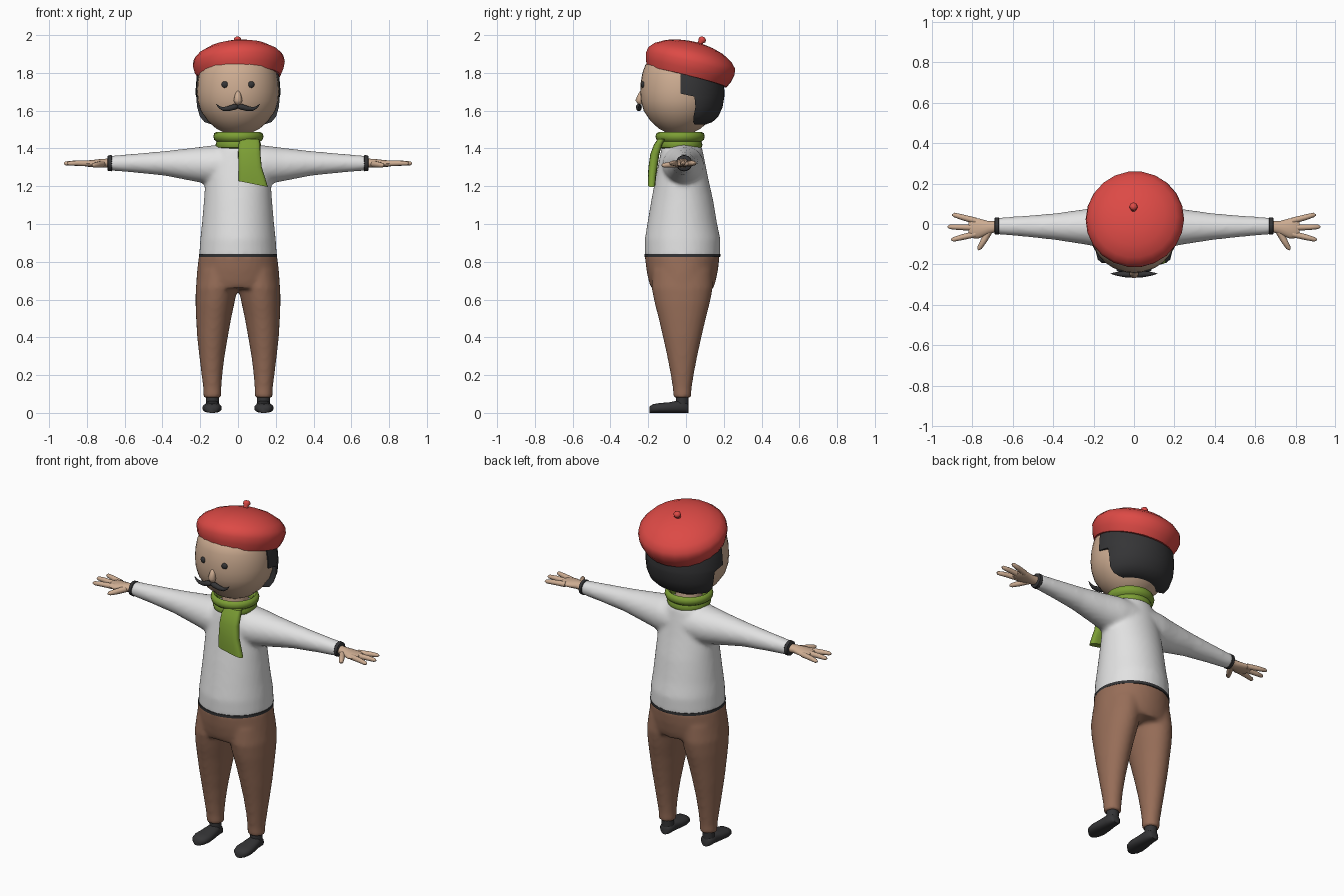
import bpy, bmesh, math
from mathutils import Matrix, Vector


def material(name, rgb):
    m = bpy.data.materials.new(name)
    m.diffuse_color = (*rgb, 1)
    return m


SKIN = material("skin", (0.62, 0.42, 0.29))
WHITE = material("shirt white", (0.76, 0.76, 0.76))
BROWN = material("trouser brown", (0.31, 0.155, 0.098))
RED = material("beret red", (0.72, 0.068, 0.06))
GREEN = material("scarf green", (0.2, 0.34, 0.035))
DARK = material("charcoal", (0.035, 0.035, 0.037))


def loft(bm, rings, axis="z", n=24, power=1.0, closed=False):
    """Skin elliptical rings (t, c1, c2, r1, r2) along an axis; capped unless closed."""
    loops = []
    for t, c1, c2, r1, r2 in rings:
        loop = []
        for i in range(n):
            a = 2 * math.pi * i / n
            c, s = math.cos(a), math.sin(a)
            u = c1 + r1 * math.copysign(abs(c) ** power, c)
            v = c2 + r2 * math.copysign(abs(s) ** power, s)
            co = {"x": (t, u, v), "y": (u, t, v), "z": (u, v, t)}[axis]
            loop.append(bm.verts.new(co))
        loops.append(loop)
    pairs = list(zip(loops, loops[1:]))
    if closed:
        pairs.append((loops[-1], loops[0]))
    else:
        bm.faces.new(loops[0])
        bm.faces.new(loops[-1])
    for a, b in pairs:
        for i in range(n):
            j = (i + 1) % n
            bm.faces.new((a[i], a[j], b[j], b[i]))


def ball(bm, centre, radii, seg=16):
    m = Matrix.Translation(centre) @ Matrix.Diagonal((*radii, 1))
    bmesh.ops.create_uvsphere(bm, u_segments=seg, v_segments=seg // 2 + 2, radius=1, matrix=m)


def tube(bm, points, n=10):
    """Round tapered tube through (x, y, z, radius) points."""
    pts = [Vector(p[:3]) for p in points]
    loops = []
    for i, p in enumerate(pts):
        d = (pts[min(i + 1, len(pts) - 1)] - pts[max(i - 1, 0)]).normalized()
        u = d.cross(Vector((0, 0, 1)) if abs(d.z) < 0.9 else Vector((0, 1, 0))).normalized()
        v = d.cross(u)
        loops.append([bm.verts.new(p + points[i][3] * (u * math.cos(k * 2 * math.pi / n)
                      + v * math.sin(k * 2 * math.pi / n))) for k in range(n)])
    bm.faces.new(loops[0])
    bm.faces.new(loops[-1])
    for a, b in zip(loops, loops[1:]):
        for i in range(n):
            j = (i + 1) % n
            bm.faces.new((a[i], a[j], b[j], b[i]))


def finish(name, bm, mat, blend=0, angle=50):
    bmesh.ops.recalc_face_normals(bm, faces=bm.faces[:])
    me = bpy.data.meshes.new(name)
    bm.to_mesh(me)
    bm.free()
    ob = bpy.data.objects.new(name, me)
    bpy.context.collection.objects.link(ob)
    me.materials.append(mat)
    bpy.ops.object.select_all(action="DESELECT")
    ob.select_set(True)
    bpy.context.view_layer.objects.active = ob
    bpy.ops.object.shade_smooth_by_angle(angle=math.radians(angle))
    if blend:  # melt overlapping volumes into one soft skin
        r = ob.modifiers.new("fuse", "REMESH")
        r.mode, r.voxel_size, r.use_smooth_shade = "VOXEL", 0.012, True
        s = ob.modifiers.new("soften", "SMOOTH")
        s.factor, s.iterations = 0.5, blend
    return ob


# Shirt: torso and two sleeves
bm = bmesh.new()
loft(bm, [(0.825, 0, -0.018, 0.206, 0.2), (0.92, 0, -0.018, 0.2, 0.2), (1.0, 0, -0.02, 0.191, 0.185),
          (1.13, 0, -0.02, 0.18, 0.163), (1.25, 0, -0.022, 0.172, 0.138), (1.34, 0, -0.022, 0.16, 0.12),
          (1.4, 0, -0.022, 0.125, 0.108), (1.435, 0, -0.022, 0.09, 0.09)], n=40)
for s in (-1, 1):
    loft(bm, [(s * 0.04, -0.016, 1.31, 0.115, 0.11), (s * 0.14, -0.015, 1.312, 0.108, 0.104),
              (s * 0.24, -0.014, 1.315, 0.088, 0.088), (s * 0.39, -0.013, 1.321, 0.066, 0.065),
              (s * 0.55, -0.011, 1.322, 0.051, 0.05), (s * 0.685, -0.01, 1.322, 0.041, 0.039)], "x", 32)
finish("shirt", bm, WHITE, 7)

# Trousers: hips and two legs
bm = bmesh.new()
loft(bm, [(0.84, 0, -0.02, 0.206, 0.199), (0.76, 0, -0.02, 0.216, 0.19), (0.7, 0, -0.02, 0.221, 0.178),
          (0.66, 0, -0.02, 0.222, 0.165)], n=40)
for s in (-1, 1):
    loft(bm, [(z, s * c, -0.02, rx, ry) for z, c, rx, ry in (
        (0.76, 0.1, 0.11, 0.16), (0.66, 0.113, 0.111, 0.162), (0.58, 0.122, 0.103, 0.146),
        (0.5, 0.129, 0.093, 0.125), (0.4, 0.135, 0.081, 0.102), (0.3, 0.138, 0.067, 0.08),
        (0.2, 0.138, 0.055, 0.061), (0.13, 0.136, 0.048, 0.05), (0.08, 0.135, 0.048, 0.047))], n=32)
finish("trousers", bm, BROWN, 6)

# Dark shirt hem
bm = bmesh.new()
loft(bm, [(0.824, 0, -0.019, 0.207, 0.2), (0.84, 0, -0.019, 0.207, 0.201)], n=48)
finish("shirt_hem", bm, DARK)

# Cuffs, hands and feet
for s, side in ((-1, "left"), (1, "right")):
    bm = bmesh.new()
    loft(bm, [(s * x, -0.01, 1.322, r, r) for x, r in ((0.668, 0.04), (0.671, 0.043), (0.688, 0.041), (0.691, 0.036))], "x")
    finish(side + "_cuff", bm, DARK)

    bm = bmesh.new()
    loft(bm, [(s * 0.68, -0.012, 1.322, 0.027, 0.024), (s * 0.72, -0.018, 1.322, 0.032, 0.023),
              (s * 0.77, -0.022, 1.32, 0.05, 0.019), (s * 0.805, -0.02, 1.32, 0.05, 0.016),
              (s * 0.82, -0.02, 1.32, 0.038, 0.01)], "x", 16)
    for y0, x1, y1 in ((0.016, 0.9, 0.045), (-0.018, 0.922, -0.014), (-0.05, 0.905, -0.077)):
        tube(bm, [(s * 0.785, y0, 1.32, 0.016), (s * (x1 - 0.05), y0 + (y1 - y0) * 0.6, 1.322, 0.014),
                  (s * (x1 - 0.01), y1, 1.321, 0.011), (s * x1, y1, 1.32, 0.004)])
    tube(bm, [(s * 0.715, -0.03, 1.318, 0.018), (s * 0.742, -0.08, 1.314, 0.016),
              (s * 0.765, -0.118, 1.311, 0.012), (s * 0.772, -0.128, 1.31, 0.004)])
    finish(side + "_hand", bm, SKIN)

    bm = bmesh.new()
    loft(bm, [(0.1, s * 0.135, -0.02, 0.035, 0.034), (0.06, s * 0.135, -0.02, 0.034, 0.034),
              (0.02, s * 0.135, -0.022, 0.034, 0.034)], n=16)
    loft(bm, [(y, s * cx, h / 2, r, h / 2) for y, cx, r, h in (
        (0.014, 0.135, 0.02, 0.04), (0.003, 0.135, 0.034, 0.056), (-0.04, 0.135, 0.038, 0.066),
        (-0.09, 0.136, 0.046, 0.056), (-0.14, 0.137, 0.051, 0.052), (-0.175, 0.138, 0.042, 0.046),
        (-0.192, 0.138, 0.022, 0.034))], "y", 20, 0.8)
    finish(side + "_shoe", bm, DARK, angle=60)

# Head with nose, and neck
bm = bmesh.new()
loft(bm, [(z, 0, -0.033, r, r * 0.965) for z, r in (
    (1.474, 0.03), (1.482, 0.07), (1.505, 0.115), (1.545, 0.16), (1.6, 0.198), (1.65, 0.213), (1.7, 0.217),
    (1.75, 0.214), (1.8, 0.205), (1.84, 0.19), (1.88, 0.15), (1.91, 0.08))], n=36)
finish("head", bm, SKIN)
bm = bmesh.new()
tube(bm, [(0, -0.228, 1.715, 0.006), (0, -0.238, 1.685, 0.016), (0, -0.246, 1.655, 0.023), (0, -0.238, 1.632, 0.014)])
finish("nose", bm, SKIN, angle=80)
bm = bmesh.new()
loft(bm, [(1.39, 0, -0.025, 0.075, 0.075), (1.52, 0, -0.03, 0.07, 0.07)])
finish("neck", bm, SKIN)

# Eyes and moustache
for s, side in ((-1, "left"), (1, "right")):
    bm = bmesh.new()
    ball(bm, (s * 0.069, -0.226, 1.738), (0.018, 0.012, 0.018))
    finish(side + "_eye", bm, DARK)
    bm = bmesh.new()
    tube(bm, [(0, -0.25, 1.622, 0.009), (s * 0.02, -0.25, 1.62, 0.016), (s * 0.05, -0.249, 1.611, 0.014),
              (s * 0.08, -0.247, 1.609, 0.01), (s * 0.1, -0.246, 1.619, 0.006), (s * 0.115, -0.246, 1.635, 0.001)])
    finish(side + "_moustache", bm, DARK, angle=80)

# Hair: rows of arcs round the back of the head, (z, front y, centre y, rx, ry)
bm = bmesh.new()
rows, N = [], 20
for z, yf, cy, rx, ry in ((1.84, -0.03, 0.0, 0.2, 0.18), (1.78, -0.03, 0.0, 0.219, 0.198),
                          (1.69, -0.03, 0.0, 0.226, 0.204), (1.675, 0.045, 0.0, 0.227, 0.203),
                          (1.62, 0.05, 0.0, 0.224, 0.194), (1.57, 0.04, 0.0, 0.208, 0.172),
                          (1.54, 0.038, 0.0, 0.185, 0.14), (1.527, 0.045, 0.0, 0.155, 0.105)):
    a0 = math.asin((yf - cy) / ry)
    rows.append([bm.verts.new((rx * math.cos(a), cy + ry * math.sin(a), z))
                 for a in (a0 + (math.pi - 2 * a0) * i / N for i in range(N + 1))])
for a, b in zip(rows, rows[1:]):
    for i in range(N):
        bm.faces.new((a[i], a[i + 1], b[i + 1], b[i]))
    bm.faces.new((a[N], a[0], b[0], b[N]))
bm.faces.new(rows[0])
bm.faces.new(rows[-1])
finish("hair", bm, DARK)

# Beret tilted backwards, with its stalk
tilt = (Matrix.Translation((0.008, 0.005, 1.777)) @ Matrix.Rotation(math.radians(-3), 4, "Y")
        @ Matrix.Rotation(math.radians(-14), 4, "X"))
bm = bmesh.new()
loft(bm, [(h, 0, 0, r, r) for h, r in ((0.0, 0.218), (0.035, 0.235), (0.075, 0.244), (0.105, 0.238), (0.135, 0.21),
                                       (0.165, 0.155), (0.182, 0.095), (0.19, 0.04), (0.191, 0.005))], n=22)
bm.transform(tilt)
finish("beret", bm, RED)
bm = bmesh.new()
tube(bm, [(0, 0.022, 0.18, 0.014), (0, 0.026, 0.2, 0.014), (0, 0.03, 0.208, 0.02),
          (0, 0.032, 0.22, 0.019), (0, 0.034, 0.228, 0.008)], 12)
bm.transform(tilt)
finish("beret_stalk", bm, RED, angle=70)

# Scarf: wrapped collar and hanging tail
bm = bmesh.new()
loft(bm, [(z, 0.002, -0.031, r, r * 0.98) for r, z in (
    (0.1, 1.4), (0.116, 1.405), (0.121, 1.42), (0.115, 1.436), (0.128, 1.446), (0.133, 1.463), (0.128, 1.481),
    (0.115, 1.487), (0.1, 1.475), (0.092, 1.44))], n=28, closed=True)
finish("scarf_collar", bm, GREEN)
bm = bmesh.new()
loft(bm, [(1.45, 0.062, -0.13, 0.05, 0.02), (1.42, 0.06, -0.148, 0.058, 0.022), (1.37, 0.06, -0.165, 0.059, 0.024),
          (1.3, 0.064, -0.175, 0.062, 0.024), (1.25, 0.072, -0.18, 0.07, 0.022), (1.2, 0.08, -0.182, 0.078, 0.02)],
     n=16, power=0.6)
for v in bm.verts:  # slanted lower end
    if v.co.z < 1.22:
        v.co.z += 0.012 - (v.co.x - 0.08) * 0.2
finish("scarf_tail", bm, GREEN)
